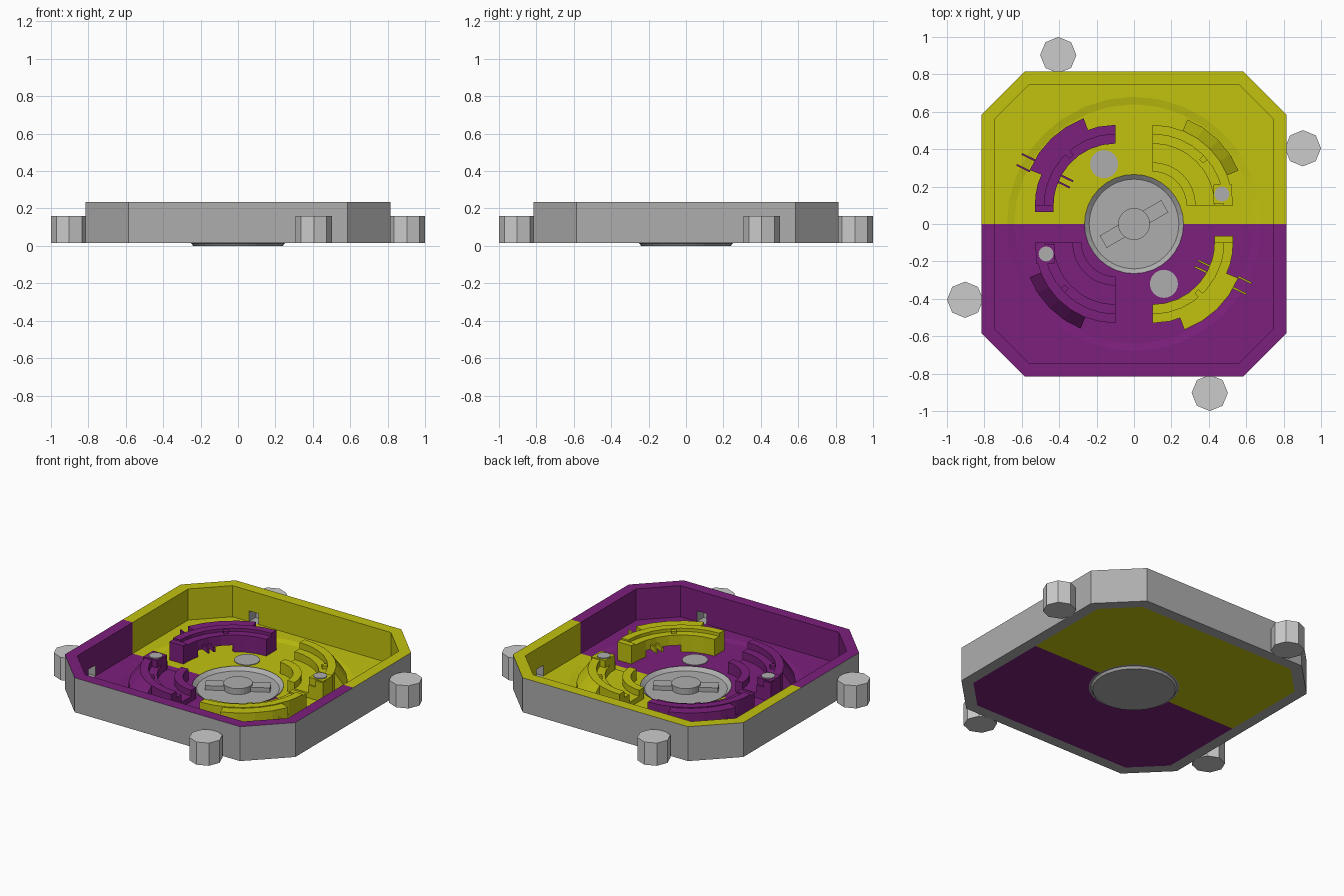
import bpy, bmesh, math
from mathutils import Matrix, Vector

if "Cube" in bpy.data.objects:
    bpy.data.objects.remove(bpy.data.objects["Cube"])


def material(name, rgb):
    m = bpy.data.materials.new(name)
    m.diffuse_color = (*rgb, 1)
    m.use_nodes = True
    m.node_tree.nodes["Principled BSDF"].inputs["Base Color"].default_value = m.diffuse_color
    return m


GREY = material("grey", (0.42, 0.42, 0.42))
YELLOW = material("yellow", (0.54, 0.54, 0.005))
PURPLE = material("purple", (0.2, 0.014, 0.2))


def finish(name, bm, mats=(), rot=0.0):
    bmesh.ops.recalc_face_normals(bm, faces=bm.faces)
    bm.transform(Matrix.Rotation(rot, 4, 'Z'))
    me = bpy.data.meshes.new(name)
    bm.to_mesh(me)
    bm.free()
    ob = bpy.data.objects.new(name, me)
    bpy.context.collection.objects.link(ob)
    for m in mats:
        me.materials.append(m)
    return ob


def skin(rings, loop=False):
    """Join equal rings of points; ends are capped, or the last joins the first."""
    bm = bmesh.new()
    rows = [[bm.verts.new(p) for p in r] for r in rings]
    n = len(rows[0])
    pairs = list(zip(rows, rows[1:])) + ([(rows[-1], rows[0])] if loop else [])
    for a, b in pairs:
        for i in range(n):
            j = (i + 1) % n
            bm.faces.new((a[i], a[j], b[j], b[i]))
    if not loop:
        bm.faces.new(rows[0])
        bm.faces.new(rows[-1])
    return bm


def circle(r, z, n=32, x=0, y=0):
    return [(x + r * math.cos(2 * math.pi * i / n), y + r * math.sin(2 * math.pi * i / n), z) for i in range(n)]


def octagon(h, c, z):
    return [(x, y, z) for x, y in ((h, -c), (h, c), (c, h), (-c, h), (-h, c), (-h, -c), (-c, -h), (c, -h))]


def cylinder(name, x, y, r, z0, z1, n, mats=(), rot=0.0):
    return finish(name, skin([circle(r, z0, n, x, y), circle(r, z1, n, x, y)]), mats, rot)


def box(name, x, y, z0, z1, sx, sy, mats=(), rot=0.0, turn=0.0):
    bm = bmesh.new()
    bmesh.ops.create_cube(bm, size=1, matrix=Matrix.Translation((x, y, (z0 + z1) / 2))
                          @ Matrix.Rotation(turn, 4, 'Z') @ Matrix.Diagonal((sx, sy, z1 - z0, 1)))
    return finish(name, bm, mats, rot)


def band(name, cx, r0, r1, a0, a1, z0, z_in, z_out, mats, rot):
    """Curved rail around (cx, 0.1) with its own inner and outer top height."""
    steps = max(2, round((a1 - a0) / 11))
    rings = []
    for i in range(steps + 1):
        a = math.radians(a0 + (a1 - a0) * i / steps)
        rings.append([(cx + r * math.cos(a), 0.1 + r * math.sin(a), z)
                      for r, z in ((r0, z0), (r1, z0), (r1, z_out), (r0, z_in))])
    return finish(name, skin(rings), mats, rot)


# Outer wall, with one window behind each post
wall = finish("outer_wall", skin([octagon(.815, .585, .015), octagon(.815, .585, .235),
                                  octagon(.745, .56, .235), octagon(.745, .56, .015)], True),
              (GREY, YELLOW, PURPLE))
for k in range(4):
    rot = k * math.pi / 2
    cutter = box("window_cutter", .78, .41, .036, .105, .2, .07, rot=rot)
    cutter.hide_render = True
    mod = wall.modifiers.new("window", 'BOOLEAN')
    mod.operation, mod.object, mod.solver = 'DIFFERENCE', cutter, 'EXACT'
    bpy.context.view_layer.objects.active = wall
    bpy.ops.object.modifier_apply(modifier=mod.name)
    bpy.data.objects.remove(cutter)
    cylinder("corner_post", .903, .405, .097, .015, .16, 8, rot=rot)

# Colour the rim and the inside of the wall, half and half
bm = bmesh.new()
bm.from_mesh(wall.data)
bmesh.ops.bisect_plane(bm, geom=bm.verts[:] + bm.edges[:] + bm.faces[:],
                       plane_co=(0, 0, 0), plane_no=(0, 1, 0))
bm.normal_update()
for f in bm.faces:
    c = f.calc_center_median()
    inward = f.normal.xy.dot(c.xy) < -0.6
    on_rim = f.normal.z > .9 and c.z > .2
    f.material_index = (1 if c.y > 0 else 2) if inward or on_rim else 0
bm.to_mesh(wall.data)
bm.free()

# Two-coloured floor with a shallow bowl and a round opening
corners = [math.atan2(y, x) % (2 * math.pi) for x, y, _ in octagon(.745, .56, 0)]
angles = sorted([i * math.pi / 16 for i in range(32)] + corners)


def floor_ring(z, r=None):
    pts = []
    for a in angles:
        c, s = abs(math.cos(a)), abs(math.sin(a))
        d = r or min(.745 / max(c, s), 1.305 / (c + s))
        pts.append((d * math.cos(a), d * math.sin(a), z))
    return pts


bm = skin([floor_ring(.015, .262), floor_ring(.015), floor_ring(.036), floor_ring(.036, .68),
           floor_ring(.028, .64), floor_ring(.028, .262)], True)
for f in bm.faces:
    f.material_index = 0 if f.calc_center_median().y > 0 else 1
finish("arena_floor", bm, (YELLOW, PURPLE))

# Centre cup with hub and bar
finish("centre_cup", skin([circle(.24, 0), circle(.25, .014), circle(.265, .016),
                           circle(.265, .032), circle(.24, .012)]), (GREY,))
cylinder("centre_hub", 0, 0, .085, .01, .05, 24, (GREY,))
box("centre_bar", 0, 0, .01, .04, .38, .075, (GREY,), turn=math.radians(30))

# Obstacles: the same pair on each half, colours swapped
for rot, own, other in ((0, YELLOW, PURPLE), (math.pi, PURPLE, YELLOW)):
    own, other = (own,), (other,)
    # Stepped ramp in the colour of its half
    for r0, r1, z in ((.18, .23, .1), (.23, .33, .06), (.33, .38, .11), (.38, .43, .15)):
        band("ramp_step", .1, r0, r1, 0, 90, .02, z, z, own, rot)
    band("ramp_slope", .1, .43, .495, 22, 68, .02, .15, .06, own, rot)
    box("ramp_stud", .37, .345, .1, .13, .03, .03, own, rot, math.radians(42))
    box("ramp_block", .475, .16, .02, .155, .1, .1, own, rot)
    cylinder("ramp_button", .47, .16, .04, .14, .16, 16, (GREY,), rot)
    # Arched rail in the opposite colour
    for a0, a1, z0 in ((90, 126, .02), (126, 164, .07), (164, 180, .02)):
        band("rail_inner", -.1, .33, .38, a0, a1, z0, .135, .135, other, rot)
        band("rail_outer", -.1, .38, .43, a0, a1, z0, .155, .155, other, rot)
    band("rail_bulge", -.1, .425, .495, 110, 157.5, .02, .15, .15, other, rot)
    box("rail_end", -.48, .082, .02, .145, .1, .036, other, rot)
    box("rail_stud", -.345, .37, .12, .15, .03, .03, other, rot, math.radians(132))
    for r, length in ((.31, .1), (.53, .08)):
        for deg in (151, 158):
            a = math.radians(deg)
            box("rail_pin", -.1 + r * math.cos(a), .1 + r * math.sin(a), .07, .1, length, .01, other, rot,
                math.radians(154))
    # Flat round floor pad
    cylinder("floor_pad", -.16, .32, .075, .02, .032, 24, (GREY,), rot)
